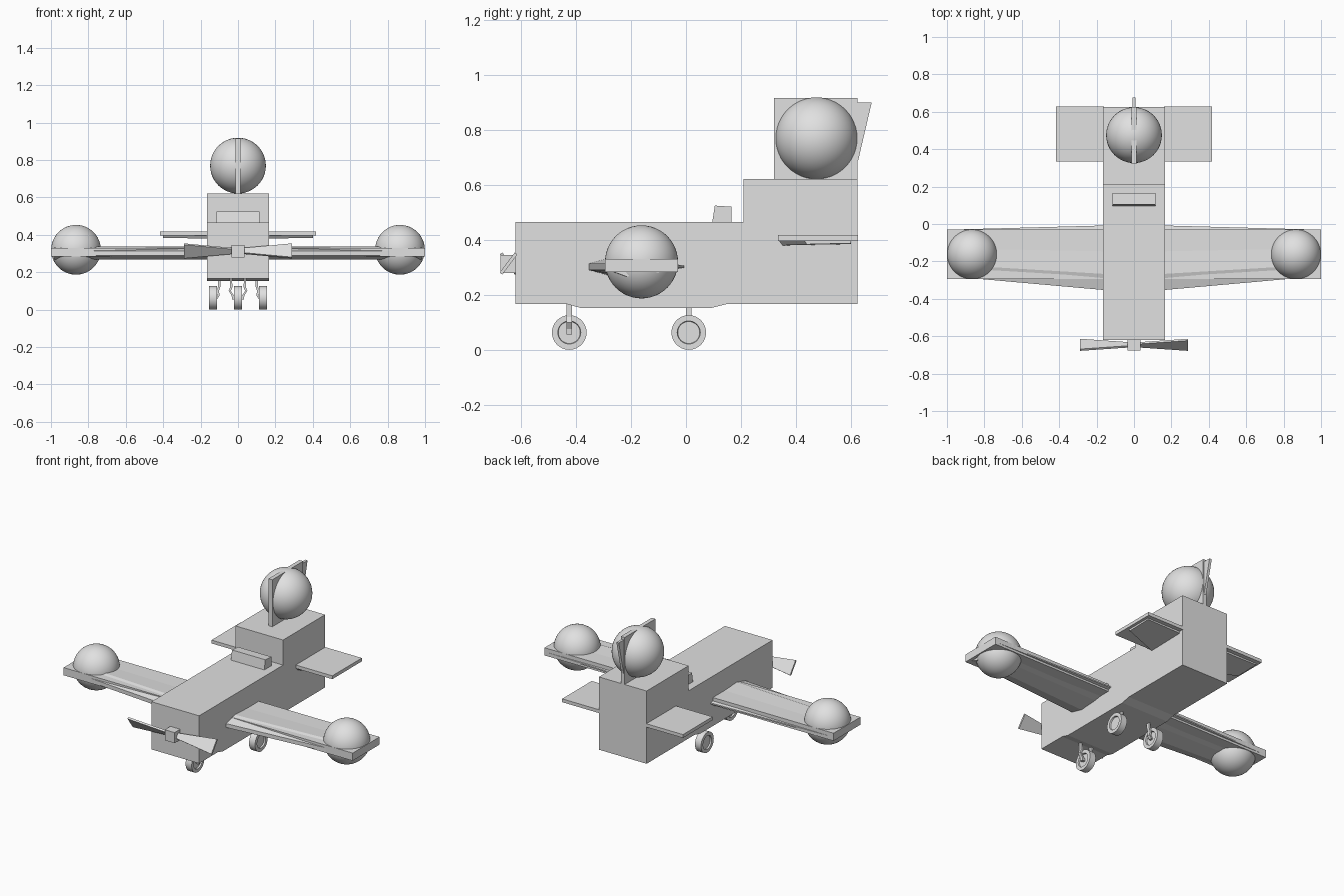
import bpy, bmesh, math
from mathutils import Vector

if "Cube" in bpy.data.objects:
    bpy.data.objects.remove(bpy.data.objects["Cube"])

grey = bpy.data.materials.new("light grey")
grey.diffuse_color = (0.75, 0.75, 0.75, 1)
grey.use_nodes = True
grey.node_tree.nodes["Principled BSDF"].inputs["Base Color"].default_value = grey.diffuse_color


def finish(name, bm, smooth=False):
    bmesh.ops.recalc_face_normals(bm, faces=bm.faces)
    me = bpy.data.meshes.new(name)
    bm.to_mesh(me)
    bm.free()
    me.materials.append(grey)
    ob = bpy.data.objects.new(name, me)
    bpy.context.collection.objects.link(ob)
    if smooth:
        bpy.context.view_layer.objects.active = ob
        ob.select_set(True)
        bpy.ops.object.shade_smooth_by_angle(angle=math.radians(35))
        ob.select_set(False)
    return ob


def loft(name, sections, smooth=False):
    """Skin a list of closed cross-sections and cap both ends."""
    bm = bmesh.new()
    rings = [[bm.verts.new(p) for p in s] for s in sections]
    n = len(rings[0])
    for a, b in zip(rings, rings[1:]):
        for i in range(n):
            j = (i + 1) % n
            bm.faces.new((a[i], a[j], b[j], b[i]))
    bm.faces.new(rings[0])
    bm.faces.new(rings[-1])
    return finish(name, bm, smooth)


def slab(name, profile, x0, x1):
    """Extrude a (y, z) profile along x."""
    return loft(name, [[(x, y, z) for y, z in profile] for x in (x0, x1)])


def box(name, x0, x1, y0, y1, z0, z1):
    return slab(name, [(y0, z0), (y1, z0), (y1, z1), (y0, z1)], x0, x1)


def ball(name, centre, r):
    bm = bmesh.new()
    bmesh.ops.create_uvsphere(bm, u_segments=48, v_segments=24, radius=r)
    bmesh.ops.translate(bm, verts=bm.verts, vec=centre)
    return finish(name, bm, True)


def wheel(name, x, y):
    """Tyre with recessed hub disc, turned about the x axis."""
    prof = [(0, -0.012), (0.04, -0.012), (0.042, -0.021), (0.063, -0.021),
            (0.063, 0.021), (0.042, 0.021), (0.04, 0.012), (0, 0.012)]
    bm = bmesh.new()
    vs = [bm.verts.new((x + w, y, 0.063 + r)) for r, w in prof]
    es = [bm.edges.new(e) for e in zip(vs, vs[1:])]
    bmesh.ops.spin(bm, geom=vs + es, cent=(x, y, 0.063), axis=(1, 0, 0),
                   angle=2 * math.pi, steps=32)
    bmesh.ops.remove_doubles(bm, verts=bm.verts, dist=0.0003)
    return finish(name, bm, True)


def strut(name, path, y, w=0.006, d=0.01):
    """Thin bent leg through (x, z) points."""
    return loft(name, [[(x - w, y - d, z), (x + w, y - d, z),
                        (x + w, y + d, z), (x - w, y + d, z)] for x, z in path])


# Body, raised tail block, shallow belly and windscreen
box("fuselage", -0.165, 0.165, -0.62, 0.625, 0.167, 0.465)
box("tail_block", -0.165, 0.165, 0.21, 0.625, 0.46, 0.622)
slab("belly", [(-0.44, 0.168), (-0.385, 0.153), (0.095, 0.153), (0.155, 0.168)],
     -0.165, 0.165)
slab("windscreen", [(0.095, 0.46), (0.165, 0.46), (0.165, 0.521), (0.105, 0.525)],
     -0.115, 0.115)

# Fin, rudder and tail ball
box("fin", -0.013, 0.013, 0.32, 0.625, 0.61, 0.916)
slab("rudder", [(0.60, 0.69), (0.627, 0.69), (0.676, 0.90), (0.60, 0.90)],
     -0.008, 0.008)
ball("tail_ball", (0, 0.475, 0.77), 0.149)


def airfoil(x, y0, y1, z0, z1):
    c, mid = y1 - y0, (z0 + z1) / 2
    return [(x, y0, mid - 0.012), (x, y0 + 0.25 * c, z0), (x, y0 + 0.6 * c, z0 + 0.008),
            (x, y1, mid - 0.004), (x, y1, mid + 0.004), (x, y0 + 0.6 * c, z1 - 0.006),
            (x, y0 + 0.25 * c, z1), (x, y0, mid + 0.012)]


for s, side in ((-1, "left"), (1, "right")):
    # Main wing: flat panel, tapered airfoil core and tip ball
    box(side + "_wing_panel", s * 0.16, s, -0.295, -0.03, 0.283, 0.331)
    loft(side + "_wing_core", [airfoil(s * 0.16, -0.353, -0.008, 0.267, 0.337),
                               airfoil(s * 0.98, -0.28, -0.03, 0.267, 0.337)])
    ball(side + "_wing_ball", (s * 0.866, -0.162, 0.32), 0.133)

    # Tailplane: flat panel with tapered plate below
    box(side + "_tailplane", s * 0.16, s * 0.418, 0.335, 0.627, 0.397, 0.418)
    loft(side + "_tailplane_core",
         [[(s * 0.16, 0.35, 0.38), (s * 0.16, 0.60, 0.385),
           (s * 0.16, 0.60, 0.40), (s * 0.16, 0.335, 0.40)],
          [(s * 0.40, 0.44, 0.384), (s * 0.40, 0.60, 0.388),
           (s * 0.40, 0.60, 0.40), (s * 0.40, 0.43, 0.40)]])

    # Pitched propeller blade, flaring to the tip
    chord = Vector((0, 0.6, s * 0.8))
    thick = Vector((0, -s * 0.8, 0.6)) * 0.006
    rings = []
    for x, h in ((0.02, 0.015), (0.29, 0.046)):
        c = Vector((s * x, -0.646, 0.314))
        rings.append([c - chord * h - thick, c + chord * h - thick,
                      c + chord * h + thick, c - chord * h + thick])
    loft(side + "_propeller_blade", rings)

    # Main wheel with bent leg, and one side of the nose fork
    wheel(side + "_main_wheel", s * 0.134, 0.01)
    strut(side + "_main_leg", [(s * 0.1, 0.16), (s * 0.1, 0.125), (s * 0.108, 0.1),
                               (s * 0.104, 0.075), (s * 0.118, 0.055)], 0.01)
    strut(side + "_nose_fork", [(s * 0.038, 0.17), (s * 0.036, 0.12), (s * 0.044, 0.1),
                                (s * 0.028, 0.075), (s * 0.026, 0.055)], -0.425)

wheel("nose_wheel", 0, -0.425)
box("nose_axle", -0.03, 0.03, -0.433, -0.417, 0.055, 0.071)
box("propeller_hub", -0.034, 0.034, -0.675, -0.61, 0.28, 0.346)
